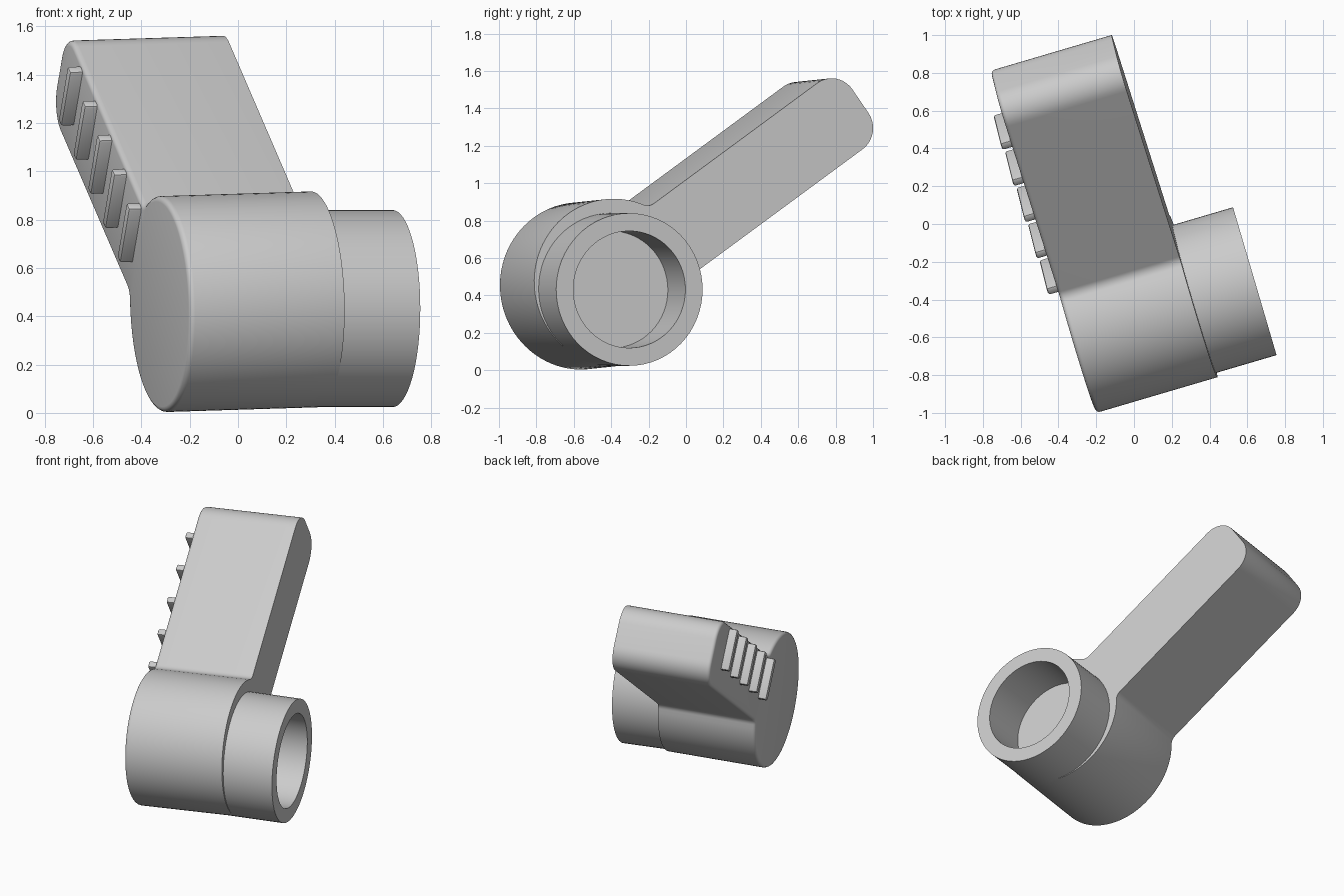
import bpy, bmesh
from math import sin, cos, pi, radians, sqrt, atan2
from mathutils import Matrix

if "Cube" in bpy.data.objects:
    bpy.data.objects.remove(bpy.data.objects["Cube"])

grey = bpy.data.materials.new("light_grey")
grey.use_nodes = True
colour = (0.6, 0.6, 0.6, 1)
grey.diffuse_color = colour
grey.node_tree.nodes["Principled BSDF"].inputs["Base Color"].default_value = colour

# Frames: yaw turns the axle, body also leans slightly, arm follows the lever slope
HUB_R, HALF, BLEND = 0.447, 0.2165, 0.06
ARM_END, CORNER = 1.686, 0.14
LEFT, RIGHT = -0.46, 0.208
yaw = Matrix.Rotation(radians(16.4), 4, 'Z')
body = yaw @ Matrix.Rotation(-0.03, 4, 'Y') @ Matrix.Translation((0, -0.456, 0.464))
arm = body @ Matrix.Rotation(radians(35.1), 4, 'X')


def finish(name, bm, matrix):
    bmesh.ops.recalc_face_normals(bm, faces=bm.faces)
    bm.transform(matrix)
    mesh = bpy.data.meshes.new(name)
    bm.to_mesh(mesh)
    bm.free()
    mesh.materials.append(grey)
    ob = bpy.data.objects.new(name, mesh)
    bpy.context.collection.objects.link(ob)
    bpy.ops.object.select_all(action='DESELECT')
    ob.select_set(True)
    bpy.context.view_layer.objects.active = ob
    bpy.ops.object.shade_smooth_by_angle(angle=radians(30))
    return ob


def arc(cx, cy, r, a0, a1, n):
    return [(cx + r * cos(a0 + (a1 - a0) * i / n),
             cy + r * sin(a0 + (a1 - a0) * i / n)) for i in range(n + 1)]


# Lever body: round hub blending into a straight arm with a rounded end
fx, fy = sqrt((HUB_R + BLEND) ** 2 - (HALF + BLEND) ** 2), HALF + BLEND
a = atan2(fy, fx)
upper = (arc(ARM_END - CORNER, HALF - CORNER, CORNER, 0, pi / 2, 10)
         + arc(fx, fy, BLEND, -pi / 2, a - pi, 8)
         + arc(0, 0, HUB_R, a, pi, 40)[1:])
outline = upper + [(x, -y) for x, y in reversed(upper[:-1])]

bm = bmesh.new()
cap = bm.faces.new([bm.verts.new((LEFT, x, y)) for x, y in outline])
res = bmesh.ops.extrude_face_region(bm, geom=[cap], use_keep_orig=True)
moved = [v for v in res["geom"] if isinstance(v, bmesh.types.BMVert)]
bmesh.ops.translate(bm, verts=moved, vec=(RIGHT - LEFT, 0, 0))
bmesh.ops.recalc_face_normals(bm, faces=bm.faces)
rim = [e for e in bm.edges if all(abs(v.co.x - LEFT) < 1e-4 for v in e.verts)]
bmesh.ops.bevel(bm, geom=rim, offset=0.022, segments=4, profile=0.5, affect='EDGES')
finish("lever_body", bm, arm)

# Socket: open tube on the right end of the hub
bm = bmesh.new()
N = 64
loops = []
for x, r in ((0.15, 0.408), (0.528, 0.408), (0.528, 0.3125), (0.15, 0.3125)):
    loops.append([bm.verts.new((x, r * cos(2 * pi * i / N), r * sin(2 * pi * i / N)))
                  for i in range(N)])
for k in range(4):
    p, q = loops[k], loops[(k + 1) % 4]
    for i in range(N):
        j = (i + 1) % N
        bm.faces.new((p[i], p[j], q[j], q[i]))
finish("socket_tube", bm, yaw @ Matrix.Translation((0, -0.471, 0.432)))

# Grip ribs across the left side of the arm
for k in range(5):
    bm = bmesh.new()
    bmesh.ops.create_cube(bm, size=1)
    bmesh.ops.scale(bm, vec=(0.08, 0.046, 0.275), verts=bm.verts)
    outer = [e for e in bm.edges if any(v.co.x < 0 for v in e.verts)]
    bmesh.ops.bevel(bm, geom=outer, offset=0.011, segments=2, profile=0.5, affect='EDGES')
    place = Matrix.Translation((LEFT - 0.015, 0.431 + 0.246 * k, 0.06))
    finish("grip_rib_%d" % (k + 1), bm, arm @ place)
